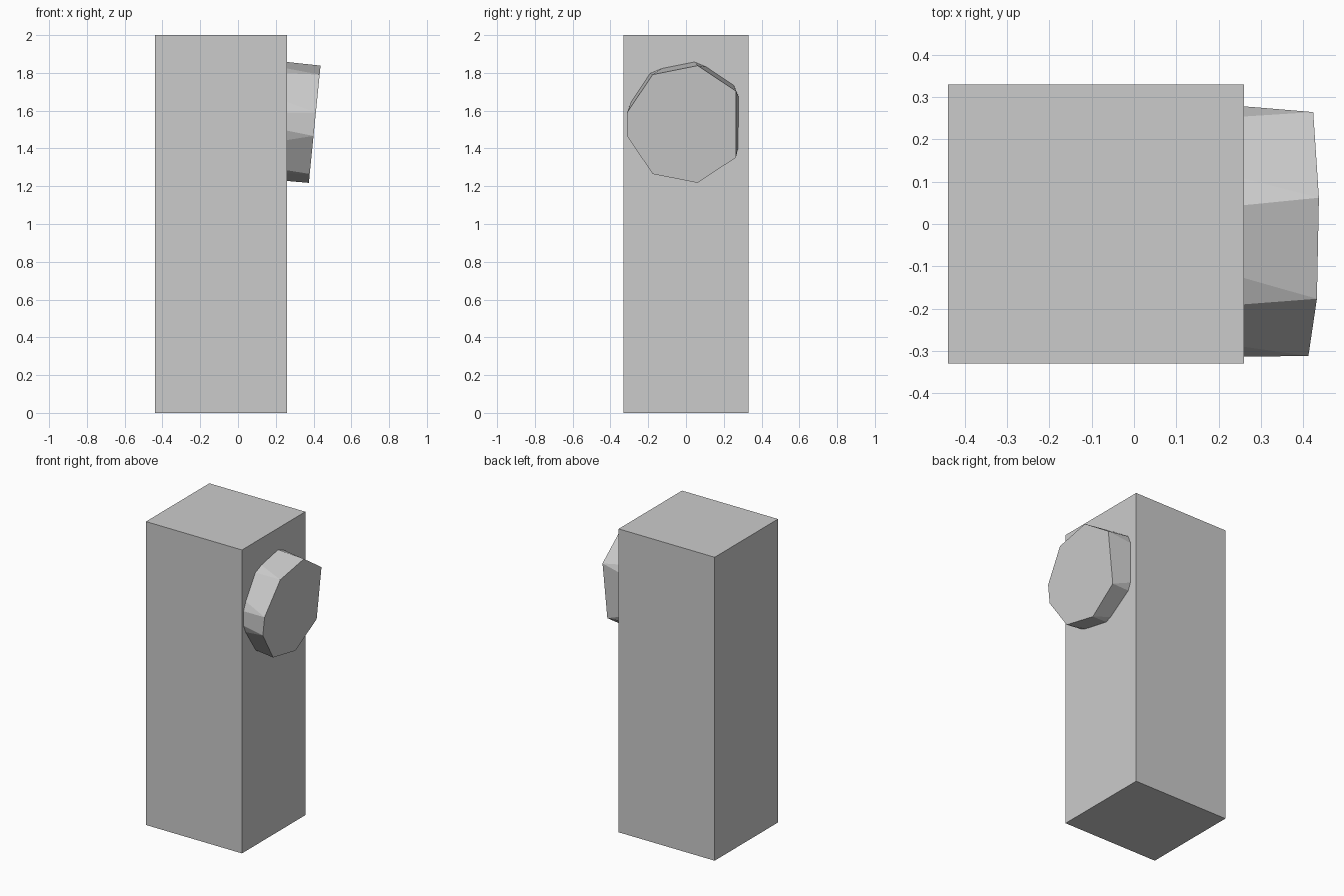
import bpy, bmesh
from math import radians, cos, sin
from mathutils import Vector, Matrix

if "Cube" in bpy.data.objects:
    bpy.data.objects.remove(bpy.data.objects["Cube"])


def finish(bm, name):
    bmesh.ops.recalc_face_normals(bm, faces=bm.faces)
    mesh = bpy.data.meshes.new(name)
    bm.to_mesh(mesh)
    bm.free()
    obj = bpy.data.objects.new(name, mesh)
    bpy.context.collection.objects.link(obj)
    return obj


# Upright rectangular body
bm = bmesh.new()
bmesh.ops.create_cube(bm, size=1, matrix=Matrix.Translation((-0.09, 0, 1))
                      @ Matrix.Diagonal((0.70, 0.66, 2.0, 1)))
finish(bm, "body")

# Tilted eight-sided knob: front rim mirrored up/down, regular octagon at the buried end
R = 0.318
front = [s * (33.75 + 45 * i) for s in (1, -1) for i in range(4)]
back = [45 * i for i in range(8)]
place = Matrix.Translation((0.406, 0, 1.528)) @ Matrix.Rotation(radians(5.7), 4, 'Y')

bm = bmesh.new()
for depth, angles in ((0, front), (-0.63, back)):
    for a in map(radians, angles):
        bm.verts.new(place @ Vector((depth, R * cos(a), R * sin(a))))
bmesh.ops.convex_hull(bm, input=bm.verts)
bmesh.ops.dissolve_limit(bm, angle_limit=radians(0.5), verts=bm.verts, edges=bm.edges)
finish(bm, "knob")
